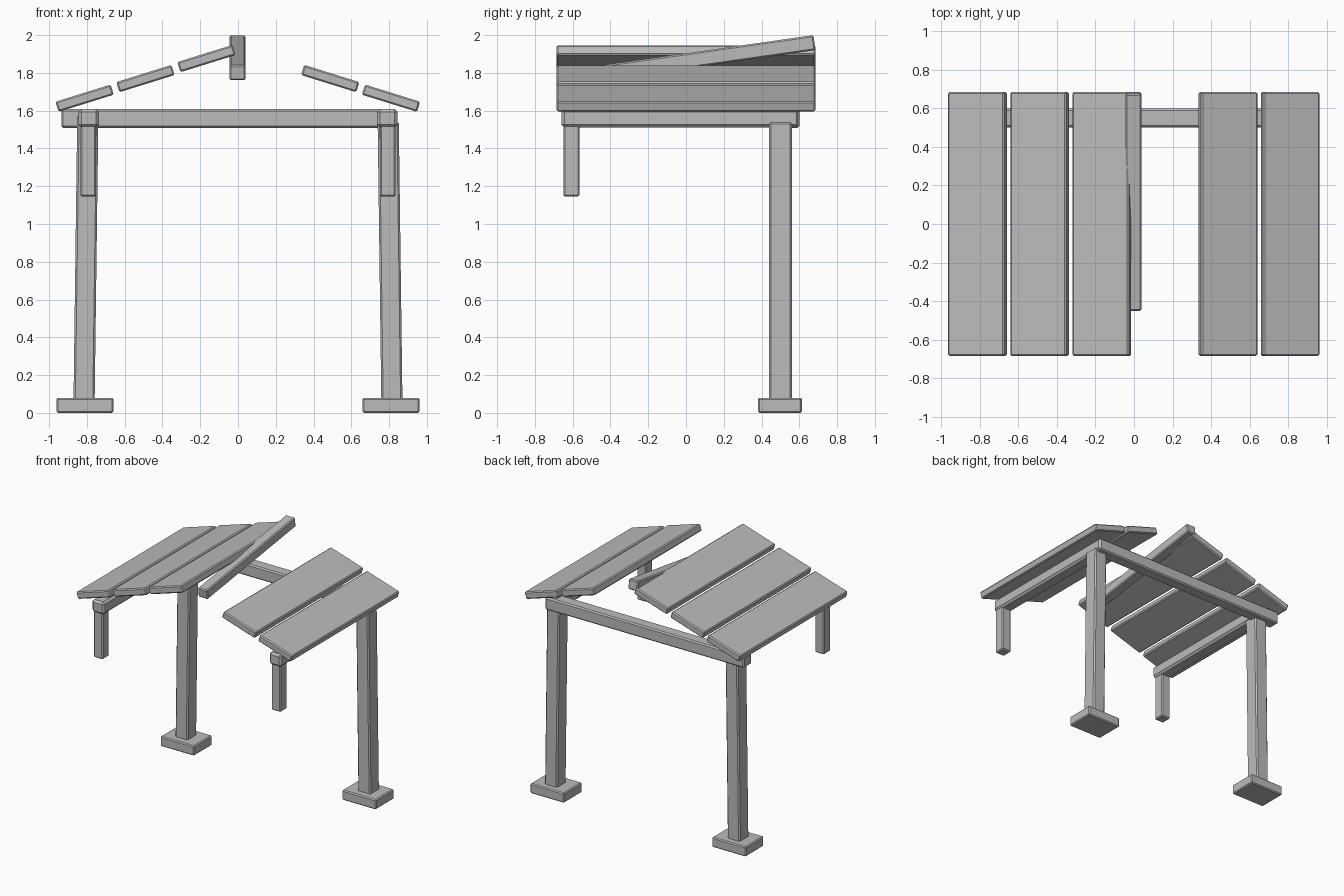
import bpy
from math import radians

# Remove the default object
if "Cube" in bpy.data.objects:
    bpy.data.objects.remove(bpy.data.objects["Cube"])

GREY = (0.5, 0.5, 0.5, 1)
wood = bpy.data.materials.new("weathered_grey")
wood.use_nodes = True
wood.diffuse_color = GREY
wood.node_tree.nodes["Principled BSDF"].inputs["Base Color"].default_value = GREY


def block(name, centre, size, tilt=(0, 0, 0), bevel=0.008):
    """Rectangular timber with chamfered edges; tilt in degrees."""
    bpy.ops.mesh.primitive_cube_add(size=1, location=centre)
    ob = bpy.context.object
    ob.name = name
    ob.scale = size
    bpy.ops.object.transform_apply(location=False, rotation=False, scale=True)
    ob.rotation_euler = [radians(a) for a in tilt]
    ob.data.materials.append(wood)
    mod = ob.modifiers.new("chamfer", "BEVEL")
    mod.width = bevel
    mod.segments = 1
    return ob


# Supports on each side: footing, leaning post, rail and short front stub
for side, s, post_top in (("left", 1, 1.54), ("right", -1, 1.575)):
    block(f"{side}_footing", (0.81 * s, 0.497, 0.04), (0.302, 0.232, 0.08))
    height = post_top - 0.06
    block(f"{side}_post", (0.805 * s, 0.5, 0.06 + height / 2),
          (0.112, 0.12, height), (0, -0.75 * s, 0), 0.01)
    block(f"{side}_rail", (0.79 * s, -0.03, 1.56), (0.108, 1.26, 0.1), bevel=0.016)
    block(f"{side}_front_stub", (0.793 * s, -0.607, 1.335), (0.082, 0.085, 0.38))

# Rear cross beam, reaching past the right post
block("rear_cross_beam", (-0.048, 0.55, 1.558), (1.775, 0.1, 0.1), bevel=0.01)

# Roof boards, with the upper left one missing
SLOPE = 17.3
for name, x, z in (("right_lower_board", -0.812, 1.666),
                   ("right_middle_board", -0.49, 1.77),
                   ("right_upper_board", -0.167, 1.876),
                   ("left_middle_board", 0.488, 1.77),
                   ("left_lower_board", 0.81, 1.666)):
    block(name, (x, 0, z), (0.306, 1.37, 0.056),
          (0, SLOPE if x > 0 else -SLOPE, 0))

# Fallen ridge beam, sloping down to the front
block("ridge_beam", (-0.003, 0.117, 1.88), (0.084, 1.138, 0.08), (8.1, 0, 0))
